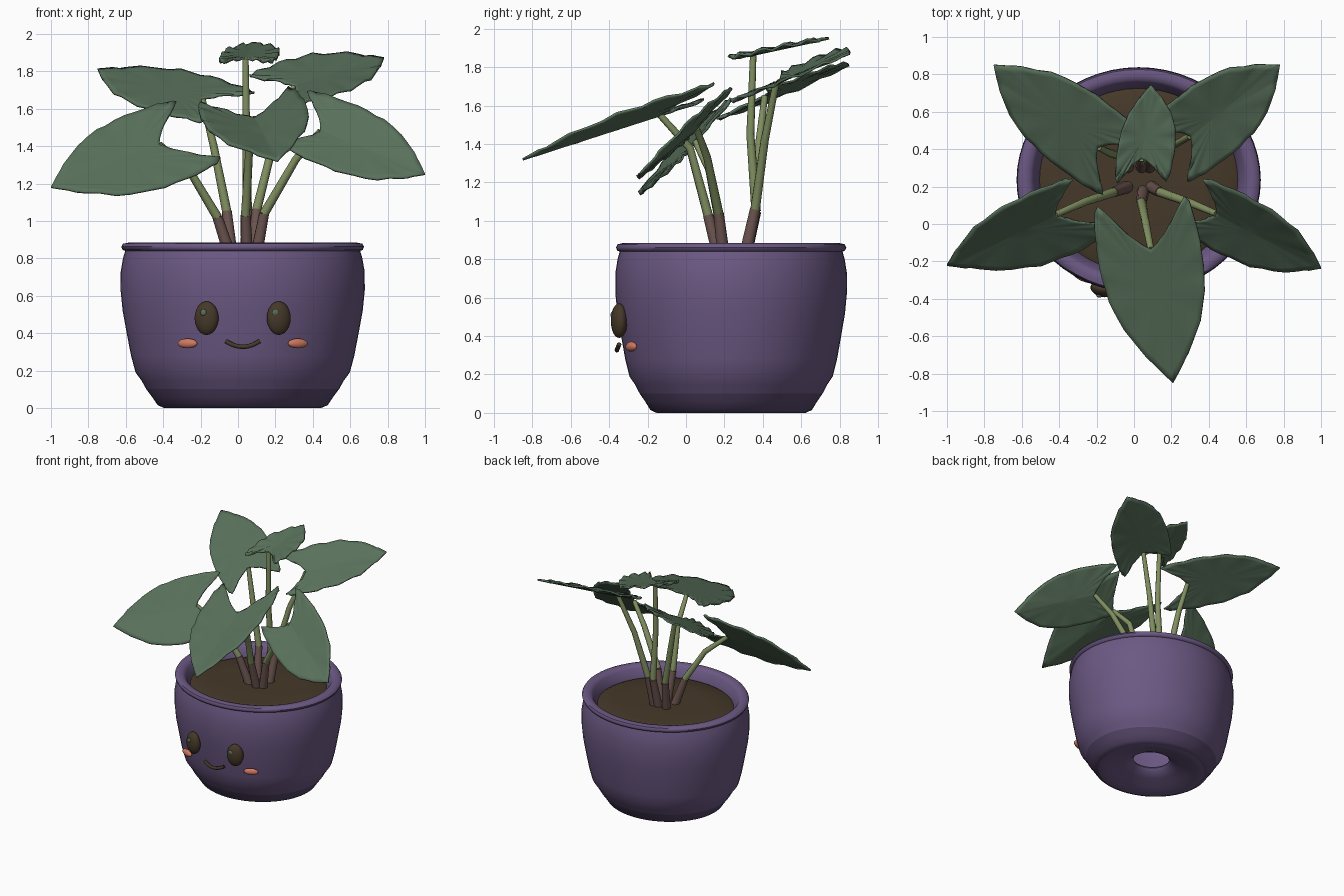
import bpy, bmesh, math
from mathutils import Vector

cube = bpy.data.objects.get("Cube")
if cube:
    bpy.data.objects.remove(cube)


def material(name, colour):
    m = bpy.data.materials.new(name)
    m.use_nodes = True
    m.diffuse_color = (*colour, 1)
    m.node_tree.nodes["Principled BSDF"].inputs["Base Color"].default_value = (*colour, 1)
    return m


PURPLE = material("pot purple", (.15, .10, .23))
DARK_PURPLE = material("foot purple", (.095, .063, .145))
BROWN = material("soil brown", (.06, .04, .022))
LEAF = material("leaf green", (.10, .165, .105))
STEM = material("stem green", (.22, .28, .12))
STEM_BASE = material("stem base brown", (.15, .09, .08))
CHEEK = material("cheek coral", (.62, .19, .12))

POT_X, POT_Y, SQUASH = .025, .235, .924


def finish(bm, name, *mats, angle=35):
    """Turn a bmesh into a smooth-shaded object."""
    bmesh.ops.recalc_face_normals(bm, faces=bm.faces)
    mesh = bpy.data.meshes.new(name)
    bm.to_mesh(mesh)
    bm.free()
    for m in mats:
        mesh.materials.append(m)
    ob = bpy.data.objects.new(name, mesh)
    bpy.context.collection.objects.link(ob)
    bpy.ops.object.select_all(action='DESELECT')
    ob.select_set(True)
    bpy.context.view_layer.objects.active = ob
    bpy.ops.object.shade_smooth_by_angle(angle=math.radians(angle))
    return ob


def lathe(profile, closed, steps=56):
    """Revolve (radius, height) pairs around the slightly oval pot axis."""
    bm = bmesh.new()
    rings = []
    for i in range(steps):
        a = math.tau * i / steps
        rings.append([bm.verts.new((POT_X + r * math.cos(a), POT_Y + SQUASH * r * math.sin(a), z))
                      for r, z in profile])
    n = len(profile)
    for i in range(steps):
        p, q = rings[i], rings[(i + 1) % steps]
        for j in range(n if closed else n - 1):
            k = (j + 1) % n
            bm.faces.new((p[j], q[j], q[k], p[k]))
    return bm


# Pot: outer wall, rolled rim, inner wall and recessed drain hole
pot = lathe([(.36, .005), (.42, 0), (.455, .015), (.485, .06), (.515, .1), (.54, .145),
             (.573, .19), (.597, .28), (.62, .4), (.642, .52), (.653, .63), (.652, .73),
             (.64, .8), (.628, .84), (.642, .845), (.649, .862), (.64, .878), (.61, .884),
             (.58, .878), (.565, .86), (.55, .83), (.53, .79), (.52, .6), (.5, .3), (.42, .14),
             (.15, .11), (.14, .095), (.16, .07), (.22, .045), (.3, .025)], True)
for f in pot.faces:
    c = f.calc_center_median()
    r = math.hypot(c.x - POT_X, (c.y - POT_Y) / SQUASH)
    f.material_index = int(c.z < .1 and r > .4)
finish(pot, "pot", PURPLE, DARK_PURPLE, angle=50)

# Soil
soil = lathe([(.54, .785), (.51, .8), (.35, .807), (.15, .81), (.02, .81)], False)
bmesh.ops.holes_fill(soil, edges=[e for e in soil.edges if e.is_boundary and e.verts[0].co.z > .8])
finish(soil, "soil", BROWN)


def ellipsoid(name, centre, size, mat, turn=0):
    bm = bmesh.new()
    bmesh.ops.create_uvsphere(bm, u_segments=20, v_segments=12, radius=1)
    ob = finish(bm, name, mat, angle=60)
    ob.location, ob.scale = centre, size
    ob.rotation_euler.z = turn


def tube(name, points, radii, mat):
    curve = bpy.data.curves.new(name, 'CURVE')
    curve.dimensions = '3D'
    curve.bevel_depth = 1
    curve.bevel_resolution = 3
    curve.use_fill_caps = True
    spline = curve.splines.new('POLY')
    spline.points.add(len(points) - 1)
    for p, co, r in zip(spline.points, points, radii):
        p.co = (*co, 1)
        p.radius = r
    spline.use_smooth = True
    curve.materials.append(mat)
    ob = bpy.data.objects.new(name, curve)
    bpy.context.collection.objects.link(ob)


# Face
for side, s in (("right", -1), ("left", 1)):
    ellipsoid(side + "_eye", (POT_X + s * .193, -.348, .48), (.066, .042, .09), BROWN, s * .25)
    ellipsoid(side + "_eye_glint", (POT_X + s * .193 - .017, -.384, .51), (.017, .009, .017), LEAF)
    ellipsoid(side + "_cheek", (POT_X + s * .295, -.285, .345), (.057, .022, .026), CHEEK, s * .4)
smile = [(POT_X + .09 * t, -.36 + .012 * t * t, .327 + .03 * t * t)
         for t in [i / 6 - 1 for i in range(13)]]
tube("smile", smile, [.012] * 13, BROWN)

# Half outline of a leaf: (share of midrib, share of lobe direction)
HALF = [(1, 0), (.985, .25), (.965, .48), (.89, .88), (.75, 1.1), (.6, 1.17), (.42, 1.19),
        (.2, 1.14), (.08, 1.09), (0, 1), (.02, .7), (.035, .38), (.02, .15)]


def dense(points):
    """Add a midpoint between neighbours."""
    out = []
    for p, q in zip(points, points[1:] + [(0, 0)]):
        out += [p, ((p[0] + q[0]) / 2, (p[1] + q[1]) / 2)]
    return out


def leaf(name, notch, tip, lobe_a, lobe_b, ripple):
    notch, tip, lobe_a, lobe_b = map(Vector, (notch, tip, lobe_a, lobe_b))
    axis, a, b = tip - notch, lobe_a - notch, lobe_b - notch
    normal = axis.cross(a - b).normalized()
    if normal.z < 0:
        normal.negate()
    half = dense(HALF)
    loop = [(u, w, a) for u, w in half] + [(0, 0, a)] + [(u, w, b) for u, w in half[:0:-1]]
    bm = bmesh.new()
    hub = .3
    centre = bm.verts.new(notch + axis * hub)
    previous = None
    n = len(loop)
    for r in (.25, .5, .75, .9, 1):
        ring = []
        for i, (u, w, side) in enumerate(loop):
            co = notch + axis * (hub + (u - hub) * r) + side * (w * r)
            wave = ripple * math.sin(i * 1.9) * r ** 4 * min(1, w * 2)
            ring.append(bm.verts.new(co + normal * wave))
        for i in range(n):
            j = (i + 1) % n
            if previous:
                bm.faces.new((previous[i], ring[i], ring[j], previous[j]))
            else:
                bm.faces.new((centre, ring[i], ring[j]))
        previous = ring
    ob = finish(bm, name, LEAF, angle=60)
    solid = ob.modifiers.new("thickness", 'SOLIDIFY')
    solid.thickness = .012
    solid.offset = 0


# Each plant shoot: notch, tip, two lobes, ripple, then stem points up to the notch
SHOOTS = {
    "front": ((.09, -.135, 1.55), (.21, -.85, 1.32), (-.195, .095, 1.63), (.27, .15, 1.71), .008,
              [(.05, .18, .78), (.04, .115, 1.03), (.06, .02, 1.38)]),
    "right": ((-.42, .05, 1.41), (-1, -.22, 1.18), (-.33, .24, 1.635), (-.095, -.01, 1.335), .007,
              [(-.03, .2, .78), (-.11, .17, 1.02), (-.26, .12, 1.27)]),
    "left": ((.44, .055, 1.48), (1, -.235, 1.25), (.37, .24, 1.69), (.22, 0, 1.42), .007,
             [(.09, .2, .78), (.14, .17, 1.04), (.31, .11, 1.33)]),
    "back_right": ((-.19, .41, 1.65), (-.75, .85, 1.81), (-.165, .16, 1.53), (.09, .42, 1.68), .008,
                   [(-.03, .3, .78), (-.06, .36, 1.05), (-.13, .38, 1.4)]),
    "back_left": ((.3, .47, 1.72), (.78, .85, 1.87), (.285, .23, 1.62), (.06, .5, 1.77), .01,
                  [(.08, .3, .78), (.1, .36, 1.06), (.19, .41, 1.42)]),
    "top": ((.04, .35, 1.865), (.09, .745, 1.95), (-.09, .22, 1.85), (.17, .23, 1.85), .012,
            [(.04, .3, .78), (.05, .365, 1.05), (.045, .335, 1.45)]),
}
for name, (notch, tip, lobe_a, lobe_b, ripple, path) in SHOOTS.items():
    leaf(name + "_leaf", notch, tip, lobe_a, lobe_b, ripple)
    tube(name + "_stem_base", path[:2], [.034, .027], STEM_BASE)
    tube(name + "_stem", path[1:] + [notch], [.025, .021, .017], STEM)
